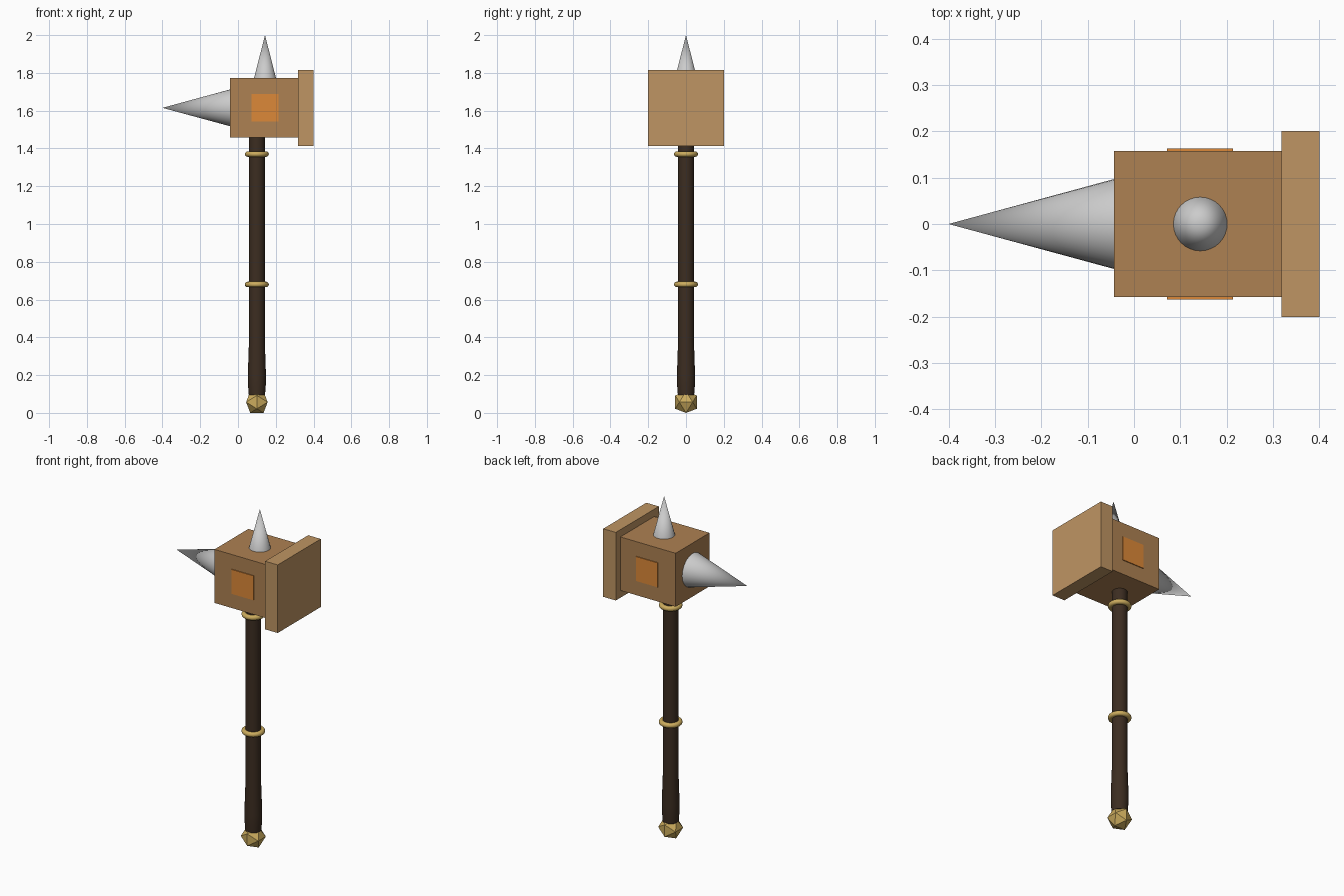
import bpy, bmesh, math
from mathutils import Vector

if "Cube" in bpy.data.objects:
    bpy.data.objects.remove(bpy.data.objects["Cube"])


def material(name, rgb):
    m = bpy.data.materials.new(name)
    m.diffuse_color = (*rgb, 1)
    m.use_nodes = True
    m.node_tree.nodes["Principled BSDF"].inputs["Base Color"].default_value = m.diffuse_color
    return m


HEAD = material("head_bronze", (0.42, 0.22, 0.085))
PLATE = material("plate_bronze", (0.52, 0.30, 0.125))
PANEL = material("panel_orange", (0.72, 0.25, 0.04))
WOOD = material("dark_wood", (0.045, 0.026, 0.015))
GOLD = material("gold", (0.60, 0.41, 0.11))


def finish(name, mat=None, smooth=False):
    ob = bpy.context.object
    ob.name = name
    if mat:
        ob.data.materials.append(mat)
    if smooth:
        bpy.ops.object.shade_smooth_by_angle(angle=math.radians(35))
    return ob


def box(name, lo, hi, mat):
    lo, hi = Vector(lo), Vector(hi)
    bpy.ops.mesh.primitive_cube_add(size=1, location=(lo + hi) / 2)
    bpy.context.object.scale = hi - lo
    bpy.ops.object.transform_apply(location=False, rotation=False)
    return finish(name, mat)


def spike(name, base, tip, radius):
    base, tip = Vector(base), Vector(tip)
    axis = tip - base
    bpy.ops.mesh.primitive_cone_add(
        vertices=32, radius1=radius, radius2=0, depth=axis.length,
        location=(base + tip) / 2, rotation=axis.to_track_quat('Z', 'Y').to_euler())
    return finish(name, smooth=True)


def from_bmesh(name, bm, location, mat, smooth=False):
    me = bpy.data.meshes.new(name)
    bm.to_mesh(me)
    bm.free()
    ob = bpy.data.objects.new(name, me)
    ob.location = location
    bpy.context.collection.objects.link(ob)
    bpy.ops.object.select_all(action='DESELECT')
    ob.select_set(True)
    bpy.context.view_layer.objects.active = ob
    return finish(name, mat, smooth)


HX = 0.10      # handle axis
HZ = 1.615     # head centre height

# Hammer head, striking plate and side panels
box("head", (-0.043, -0.158, 1.457), (0.318, 0.158, 1.773), HEAD)
box("striking_plate", (0.318, -0.201, 1.414), (0.40, 0.201, 1.816), PLATE)
for side, s in (("front", -1), ("back", 1)):
    y0, y1 = sorted((s * 0.15, s * 0.163))
    box(f"{side}_panel", (0.071, y0, HZ - 0.072), (0.214, y1, HZ + 0.072), PANEL)

# Steel spikes
spike("side_spike", (-0.043, 0, HZ), (-0.40, 0, HZ), 0.097)
spike("top_spike", (0.143, 0, 1.773), (0.143, 0, 2.0), 0.058)

# Handle with a swollen grip, lathed from a profile
profile = [(0.043, 0.095), (0.048, 0.16), (0.048, 0.20), (0.042, 0.38), (0.042, 1.46)]
bm = bmesh.new()
SIDES = 24
rings = [[bm.verts.new((r * math.cos(2 * math.pi * i / SIDES),
                        r * math.sin(2 * math.pi * i / SIDES), z))
          for i in range(SIDES)] for r, z in profile]
for a, b in zip(rings, rings[1:]):
    for i in range(SIDES):
        j = (i + 1) % SIDES
        bm.faces.new((a[i], a[j], b[j], b[i]))
bm.faces.new(rings[0][::-1])
bm.faces.new(rings[-1])
from_bmesh("handle", bm, (HX, 0, 0), WOOD, True)

# Gold rings on the handle
for name, z in (("lower_ring", 0.68), ("upper_ring", 1.37)):
    bpy.ops.mesh.primitive_torus_add(
        location=(HX, 0, z), major_radius=0.049, minor_radius=0.0145,
        major_segments=32, minor_segments=12)
    finish(name, GOLD, True)

# Icosahedron pommel resting on an edge
phi = (1 + math.sqrt(5)) / 2
u = 0.057 / phi
bm = bmesh.new()
for a in (-u, u):
    for b in (-u * phi, u * phi):
        for co in ((a, 0, b), (0, b, a), (b, a, 0)):
            bm.verts.new(co)
bmesh.ops.convex_hull(bm, input=bm.verts[:])
from_bmesh("pommel", bm, (HX, 0, 0.057), GOLD)
